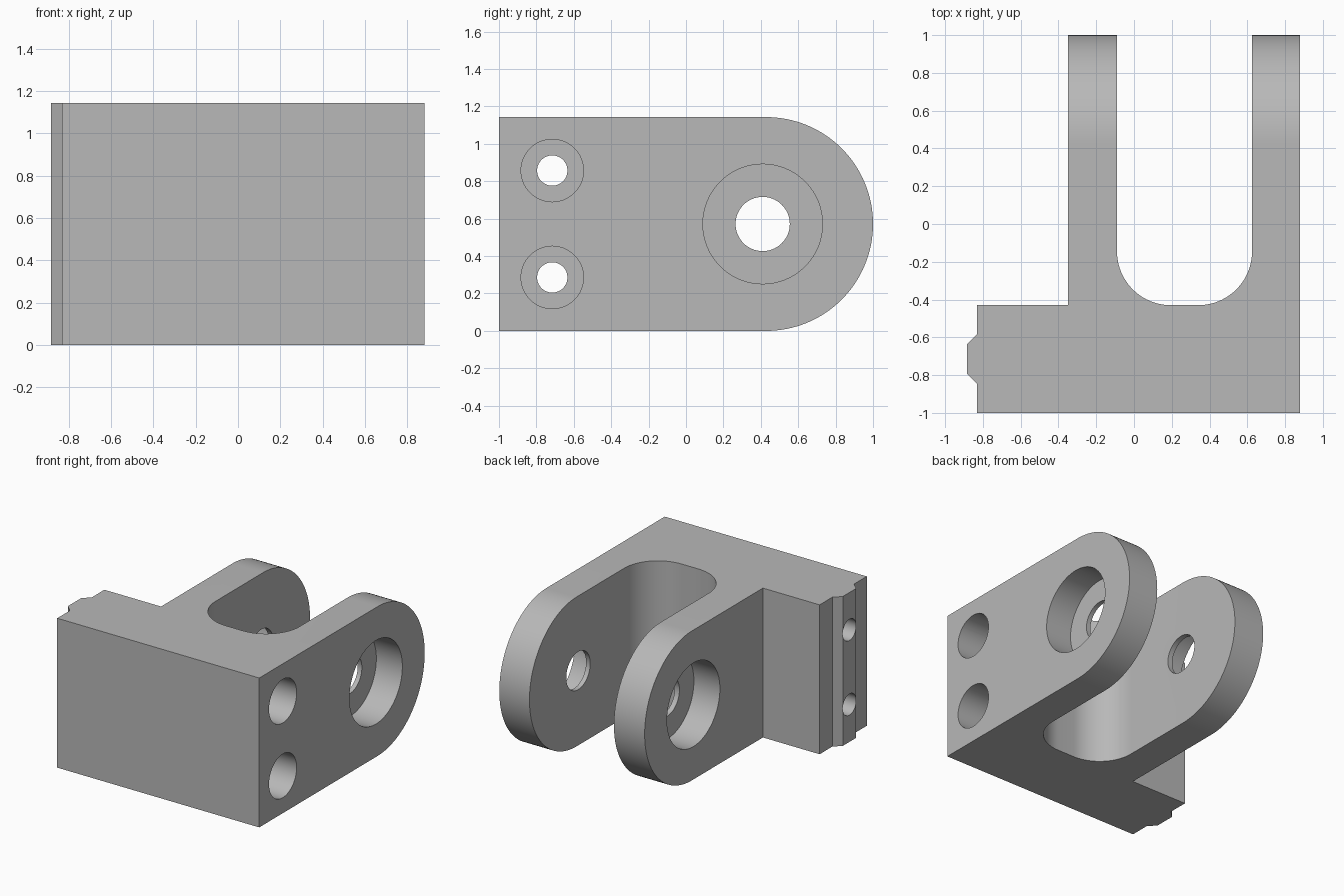
import bpy
import bmesh
import math
from mathutils import Matrix

old = bpy.data.objects.get("Cube")
if old:
    bpy.data.objects.remove(old, do_unlink=True)

# Main dimensions
H = 1.143                      # height
R = H / 2                      # lug end radius
X0, X1 = -0.83, 0.88           # block sides
LUG_L, SLOT_L, SLOT_R = -0.35, -0.09, 0.625
SHOULDER = -0.43               # back of the block and slot floor
FILLET = 0.285
PIN_Y, BOLT_Y = 0.41, -0.715

grey = bpy.data.materials.new("plain grey")
grey.use_nodes = True
grey.diffuse_color = (0.48, 0.48, 0.48, 1)
grey.node_tree.nodes["Principled BSDF"].inputs["Base Color"].default_value = (0.48, 0.48, 0.48, 1)


def arc(cx, cy, r, a0, a1, n):
    angles = [math.radians(a0 + (a1 - a0) * i / n) for i in range(n + 1)]
    return [(cx + r * math.cos(a), cy + r * math.sin(a)) for a in angles]


def add_object(name, bm):
    bmesh.ops.recalc_face_normals(bm, faces=bm.faces)
    mesh = bpy.data.meshes.new(name)
    bm.to_mesh(mesh)
    bm.free()
    mesh.materials.append(grey)
    obj = bpy.data.objects.new(name, mesh)
    bpy.context.collection.objects.link(obj)
    return obj


def prism(name, points, offset):
    """Extrude a closed outline of 3D points along an offset."""
    bm = bmesh.new()
    face = bm.faces.new([bm.verts.new(p) for p in points])
    new = bmesh.ops.extrude_face_region(bm, geom=[face])["geom"]
    bmesh.ops.translate(bm, vec=offset, verts=[v for v in new if isinstance(v, bmesh.types.BMVert)])
    return add_object(name, bm)


def cylinder_x(name, xa, xb, y, z, r):
    """Cylinder lying along x."""
    bm = bmesh.new()
    place = Matrix.Translation(((xa + xb) / 2, y, z)) @ Matrix.Rotation(math.pi / 2, 4, 'Y')
    bmesh.ops.create_cone(bm, cap_ends=True, segments=64, radius1=r, radius2=r,
                          depth=xb - xa, matrix=place)
    return add_object(name, bm)


def combine(target, tool, operation):
    """Apply a boolean and drop the tool."""
    mod = target.modifiers.new("cut", 'BOOLEAN')
    mod.operation, mod.object, mod.solver = operation, tool, 'EXACT'
    bpy.context.view_layer.objects.active = target
    bpy.ops.object.modifier_apply(modifier=mod.name)
    bpy.data.objects.remove(tool, do_unlink=True)


# Plan outline: block, two lugs with a filleted slot, and the locating tongue
plan = [(X0, -1), (X1, -1), (X1, 1.1), (SLOT_R, 1.1)]
plan += arc(SLOT_R - FILLET, SHOULDER + FILLET, FILLET, 0, -90, 20)
plan += arc(SLOT_L + FILLET, SHOULDER + FILLET, FILLET, -90, -180, 20)
plan += [(SLOT_L, 1.1), (LUG_L, 1.1), (LUG_L, SHOULDER), (X0, SHOULDER)]
plan += [(X0, BOLT_Y + 0.132), (-0.883, BOLT_Y + 0.08),
         (-0.883, BOLT_Y - 0.08), (X0, BOLT_Y - 0.132)]
bracket = prism("clevis_bracket", [(x, y, -0.1) for x, y in plan], (0, 0, H + 0.2))

# Side outline rounds the lug ends
side = [(-1.1, 0)] + arc(1 - R, R, R, -90, 90, 64) + [(-1.1, H)]
combine(bracket, prism("side_shape", [(-1.2, y, z) for y, z in side], (2.4, 0, 0)), 'INTERSECT')

# Pin hole through both lugs, with a deep recess in each outer face
for xa, xb, r in ((-1.2, 1.2, 0.145), (LUG_L - 0.2, LUG_L + 0.22, 0.32),
                  (X1 - 0.22, X1 + 0.2, 0.32)):
    combine(bracket, cylinder_x("pin_cutter", xa, xb, PIN_Y, R, r), 'DIFFERENCE')

# Two counterbored bolt holes across the block
for z in (R / 2, 3 * R / 2):
    for xa, r in ((-1.2, 0.081), (-0.33, 0.167)):
        combine(bracket, cylinder_x("bolt_cutter", xa, 1.2, BOLT_Y, z, r), 'DIFFERENCE')

# Smooth the curved walls, keep the edges crisp
bpy.ops.object.select_all(action='DESELECT')
bracket.select_set(True)
bpy.context.view_layer.objects.active = bracket
bpy.ops.object.shade_smooth_by_angle(angle=math.radians(30))
